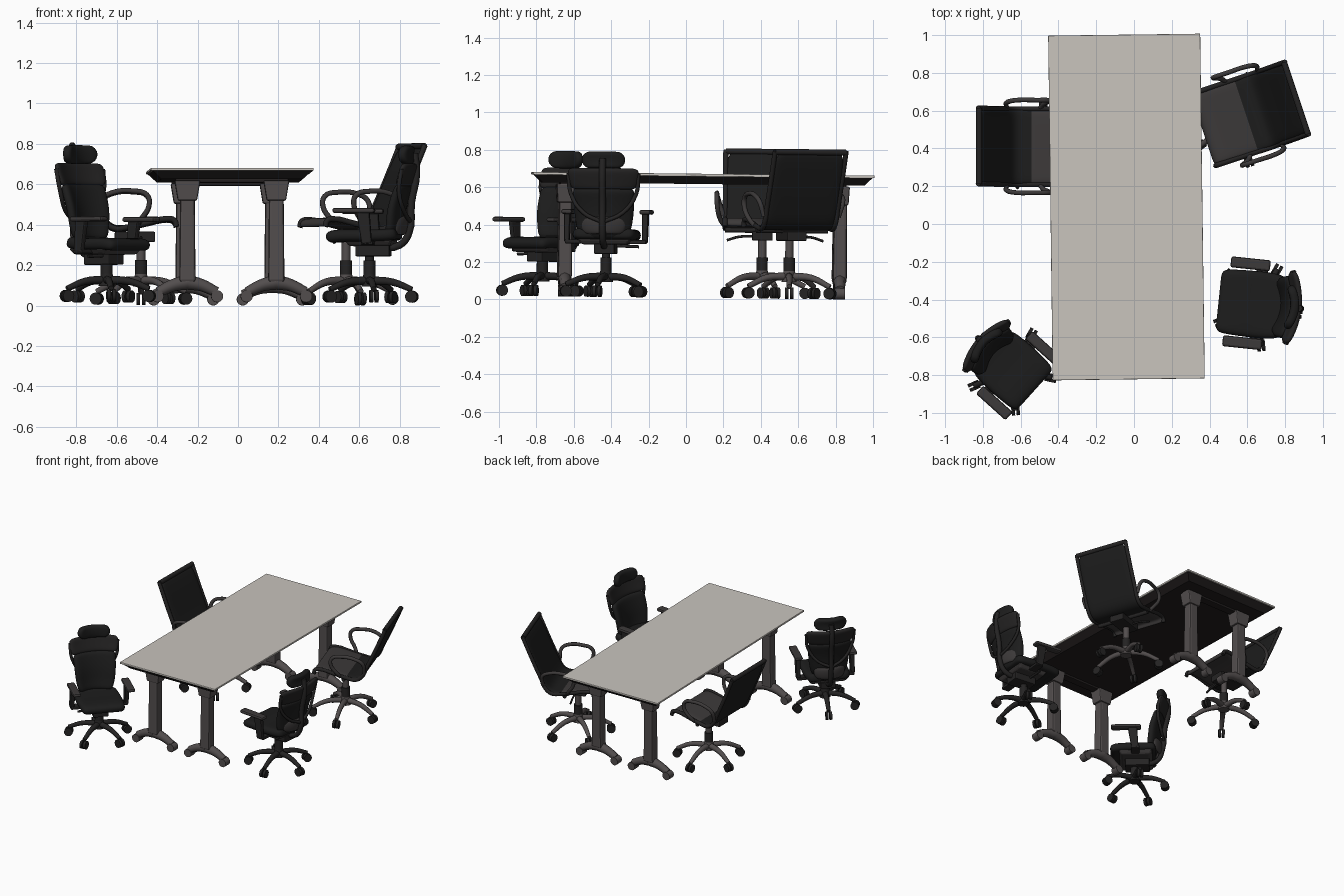
import bpy, bmesh, math
from mathutils import Matrix, Vector

if "Cube" in bpy.data.objects:
    bpy.data.objects.remove(bpy.data.objects["Cube"])

def material(name, rgb):
    m = bpy.data.materials.new(name)
    m.diffuse_color = (*rgb, 1)
    m.use_nodes = True
    m.node_tree.nodes["Principled BSDF"].inputs["Base Color"].default_value = m.diffuse_color
    return m

TOP = material("pale grey laminate", (0.58, 0.55, 0.51))
UNDER = material("dark brown underside", (0.016, 0.013, 0.013))
METAL = material("warm grey metal", (0.085, 0.075, 0.075))
BLACK = material("black fabric", (0.012, 0.012, 0.012))
DARK = material("black plastic", (0.018, 0.017, 0.017))
GREY = material("charcoal", (0.045, 0.041, 0.041))

# the whole set leans very slightly towards the back
TILT = Matrix.Translation((0, 0, 0.009)) @ Matrix.Rotation(math.radians(-0.6), 4, 'X')

def place(x, y, deg):
    return TILT @ Matrix.Translation((x, y, 0)) @ Matrix.Rotation(math.radians(deg), 4, 'Z')

def add(name, mesh, mats, M):
    ob = bpy.data.objects.new(name, mesh)
    bpy.context.collection.objects.link(ob)
    ob.matrix_world = M
    for m in mats:
        mesh.materials.append(m)
    return ob

def box(name, M, c, size, mat, bevel=0.006, top=(1, 1), tilt=0):
    """Box with an optional tapered top and a lean about local y."""
    bm = bmesh.new()
    bmesh.ops.create_cube(bm, size=1)
    for v in bm.verts:
        k = top if v.co.z > 0 else (1, 1)
        v.co = Vector((v.co.x * size[0] * k[0], v.co.y * size[1] * k[1], v.co.z * size[2]))
    me = bpy.data.meshes.new(name)
    bm.to_mesh(me); bm.free()
    ob = add(name, me, [mat], M @ Matrix.Translation(c) @ Matrix.Rotation(tilt, 4, 'Y'))
    if bevel:
        b = ob.modifiers.new("bevel", 'BEVEL')
        b.width, b.segments = bevel, 2
    return ob

def cyl(name, M, c, r, h, mat, axis='Z', r2=None, seg=20):
    bm = bmesh.new()
    bmesh.ops.create_cone(bm, cap_ends=True, segments=seg, radius1=r,
                          radius2=r if r2 is None else r2, depth=h)
    for f in bm.faces:
        f.smooth = len(f.verts) == 4
    me = bpy.data.meshes.new(name)
    bm.to_mesh(me); bm.free()
    R = {'Z': Matrix(), 'X': Matrix.Rotation(math.pi / 2, 4, 'Y'),
         'Y': Matrix.Rotation(math.pi / 2, 4, 'X')}[axis]
    return add(name, me, [mat], M @ Matrix.Translation(c) @ R)

def tube(name, M, pts, r, mat, radii=None, smooth=True):
    """Round bar along a path, converted to a mesh."""
    cu = bpy.data.curves.new(name, 'CURVE')
    cu.dimensions = '3D'
    cu.bevel_depth, cu.bevel_resolution, cu.use_fill_caps = r, 2, True
    cu.resolution_u = 4
    sp = cu.splines.new('BEZIER')
    sp.bezier_points.add(len(pts) - 1)
    for i, (bp, p) in enumerate(zip(sp.bezier_points, pts)):
        bp.co = p
        bp.handle_left_type = bp.handle_right_type = 'AUTO' if smooth else 'VECTOR'
        bp.radius = radii[i] if radii else 1
    tmp = bpy.data.objects.new("tmp", cu)
    bpy.context.collection.objects.link(tmp)
    bpy.context.view_layer.update()
    me = bpy.data.meshes.new_from_object(tmp.evaluated_get(bpy.context.evaluated_depsgraph_get()))
    bpy.data.objects.remove(tmp)
    me.materials.clear()
    for p in me.polygons:
        p.use_smooth = True
    return add(name, me, [mat], M)

def sheet(name, M, rows, thick, mat, mat2=None, rule=None, cols=6):
    """Soft panel: rows of (x, z, half width, forward curl at the sides)."""
    bm = bmesh.new()
    grid = []
    for x, z, w, curl in rows:
        ts = [2 * j / cols - 1 for j in range(cols + 1)]
        grid.append([bm.verts.new((x + curl * t * t, w * t, z)) for t in ts])
    for a, b in zip(grid, grid[1:]):
        for j in range(cols):
            f = bm.faces.new((a[j], a[j + 1], b[j + 1], b[j]))
            f.smooth = True
            f.material_index = int(bool(rule and rule(f.calc_center_median())))
    me = bpy.data.meshes.new(name)
    bm.to_mesh(me); bm.free()
    ob = add(name, me, [mat] + ([mat2] if mat2 else []), M)
    s = ob.modifiers.new("thickness", 'SOLIDIFY')
    s.thickness, s.offset = thick, 0
    ob.modifiers.new("soften", 'SUBSURF').levels = 2
    ob.modifiers["soften"].render_levels = 2
    return ob

def star_base(M, radius, hub_z, mat, start, lift):
    """Five arched arms with twin-wheel casters and a gas column."""
    cyl("base_hub", M, (0, 0, hub_z), 0.04, 0.06, mat, r2=0.03)
    cyl("gas_column", M, (0, 0, (hub_z + lift) / 2), 0.022, lift - hub_z, mat)
    cyl("column_sleeve", M, (0, 0, hub_z + 0.06), 0.03, 0.08, DARK)
    for i in range(5):
        A = M @ Matrix.Rotation(math.radians(start + 72 * i), 4, 'Z')
        tube("base_arm", A, [(0.01, 0, hub_z), (radius * 0.55, 0, hub_z - 0.008),
                             (radius, 0, 0.065)], 0.018, mat, [1.2, 1, 0.8])
        for s in (-1, 1):
            cyl("caster_wheel", A, (radius, 0.013 * s, 0.03), 0.03, 0.018, DARK, 'Y')

# ---- table -------------------------------------------------------------
T = place(-0.04, 0.083, 0.75)
box("table_top", T, (0, 0, 0.657), (0.805, 1.825, 0.014), TOP, 0.003)
apron = box("table_underside", T, (0, 0, 0.63), (0.70, 1.72, 0.042), UNDER, 0, (1.13, 1.05))
for sy in (-1, 1):
    box("cross_rail", T, (0, 0.735 * sy, 0.602), (0.56, 0.06, 0.02), UNDER)
    for sx in (-1, 1):
        x, y = 0.22 * sx, 0.735 * sy
        box("leg_bracket", T, (x, y, 0.553), (0.095, 0.085, 0.1), METAL, 0.008, (1.35, 1.15))
        box("leg_column", T, (x, y, 0.32), (0.08, 0.075, 0.44), METAL, 0.012, (0.9, 0.9))
        for s in (-1, 1):
            tube("leg_foot", T, [(x, y, 0.1), (x + 0.07 * s, y, 0.085), (x + 0.145 * s, y, 0.05)],
                 0.034, METAL, [1.1, 0.9, 0.75])
            cyl("foot_caster", T, (x + 0.147 * s, y, 0.03), 0.03, 0.055, METAL, 'Y')

# ---- conference chair with sling seat and loop arms ----------------------
def sling_chair(x, y, deg):
    M = place(x, y, deg)
    prof = [(0.175, 0.385), (0.165, 0.415), (0.12, 0.422), (0.04, 0.405), (-0.07, 0.38),
            (-0.13, 0.375), (-0.175, 0.405), (-0.21, 0.48), (-0.26, 0.59), (-0.345, 0.79)]
    sheet("sling_seat_and_back", M, [(a, b, 0.2, 0) for a, b in prof], 0.026, BLACK, GREY,
          lambda c: c.x > -0.03)
    for s in (-1, 1):
        tube("side_rail", M, [(a, 0.2 * s, b) for a, b in prof], 0.014, DARK)
        tube("loop_arm", M, [(-0.195, 0.21 * s, 0.44), (-0.19, 0.235 * s, 0.52),
                             (-0.14, 0.245 * s, 0.552), (-0.04, 0.245 * s, 0.56),
                             (0.03, 0.245 * s, 0.54), (0.04, 0.243 * s, 0.49),
                             (0.0, 0.225 * s, 0.42), (-0.02, 0.2 * s, 0.385)], 0.013, GREY)
    cyl("back_top_bar", M, (-0.34, 0, 0.785), 0.016, 0.4, DARK, 'Y')
    cyl("seat_cross_bar", M, (-0.04, 0, 0.365), 0.014, 0.4, DARK, 'Y')
    box("seat_mechanism", M, (-0.03, 0, 0.335), (0.2, 0.11, 0.05), DARK)
    tube("height_lever", M, [(0, 0, 0.33), (0.0, -0.12, 0.33), (0, -0.19, 0.31)], 0.007, DARK)
    star_base(M, 0.23, 0.12, METAL, 18, 0.33)

sling_chair(-0.48, 0.405, 0)
sling_chair(0.535, 0.55, 198.4)

# ---- task chair with headrest and padded arms ----------------------------
def task_chair(x, y, deg, up, wide, front):
    M = place(x, y, deg)
    w = wide
    sheet("seat_cushion", M, [(-0.15, 0.30 + up, w * 0.85, 0), (-0.12, 0.29 + up, w, 0),
                              (0, 0.285 + up, w * 1.03, 0), (front - 0.06, 0.29 + up, w, 0),
                              (front, 0.275 + up, w * 0.95, 0)], 0.06, BLACK)
    box("seat_shell", M, (-0.01, 0, 0.25 + up), (0.2, 0.24, 0.03), GREY, 0.01, (1.2, 1.2))
    box("seat_mechanism", M, (-0.02, 0, 0.215 + up), (0.17, 0.11, 0.06), DARK)
    tube("height_lever", M, [(0.02, 0, 0.23 + up), (0.02, -w, 0.225 + up)], 0.008, DARK, None, False)
    # two-part back with spine
    sheet("lower_back", M, [(-0.135, 0.31, w * 0.72, 0.04), (-0.155, 0.37, w * 0.85, 0.05),
                            (-0.16, 0.46, w * 0.92, 0.05), (-0.18, 0.54, w * 0.95, 0.04),
                            (-0.195, 0.585, w * 0.95, 0.04)], 0.045, BLACK)
    sheet("upper_back", M, [(-0.195, 0.575, w * 1.0, 0.045), (-0.205, 0.61, w * 1.08, 0.045),
                            (-0.22, 0.655, w * 1.12, 0.045), (-0.23, 0.69, w * 1.08, 0.045)],
          0.032, DARK)
    sheet("lumbar_pad", M, [(-0.175, 0.29 + up, w * 0.6, 0.04), (-0.185, 0.34 + up, w * 0.72, 0.05),
                            (-0.185, 0.385 + up, w * 0.65, 0.05)], 0.022, GREY)
    tube("back_spine", M, [(-0.04, 0, 0.225 + up), (-0.15, 0, 0.24 + up), (-0.195, 0, 0.34),
                           (-0.21, 0, 0.5), (-0.235, 0, 0.64), (-0.225, 0, 0.74)], 0.018, DARK)
    for s in (-1, 1):
        tube("back_frame", M, [(-0.205, 0, 0.4), (-0.185, 0.6 * w * s, 0.45),
                               (-0.165, w * s, 0.55), (-0.18, 1.08 * w * s, 0.66)], 0.011, DARK)
    sheet("headrest", M, [(-0.21, 0.685, 0.085, 0.03), (-0.2, 0.71, 0.115, 0.035),
                          (-0.2, 0.75, 0.118, 0.035), (-0.21, 0.778, 0.09, 0.03)], 0.045, BLACK)
    # arms
    for s in (-1, 1):
        ya = (w + 0.035) * s
        box("arm_support", M, (-0.01, ya * 0.8, 0.25 + up), (0.06, 0.1, 0.022), DARK)
        box("arm_post", M, (0.0, ya, 0.325 + up), (0.05, 0.028, 0.16), DARK, 0.008, (1.3, 1.2), 0.12)
        box("arm_pad", M, (0.055, ya, 0.41 + up), (0.21, 0.058, 0.026), GREY, 0.011)
    star_base(M, 0.215, 0.11, DARK, 30, 0.22 + up)

task_chair(-0.65, -0.77, -42, 0.0, 0.16, 0.17)
task_chair(0.65, -0.43, 174, 0.045, 0.175, 0.205)
